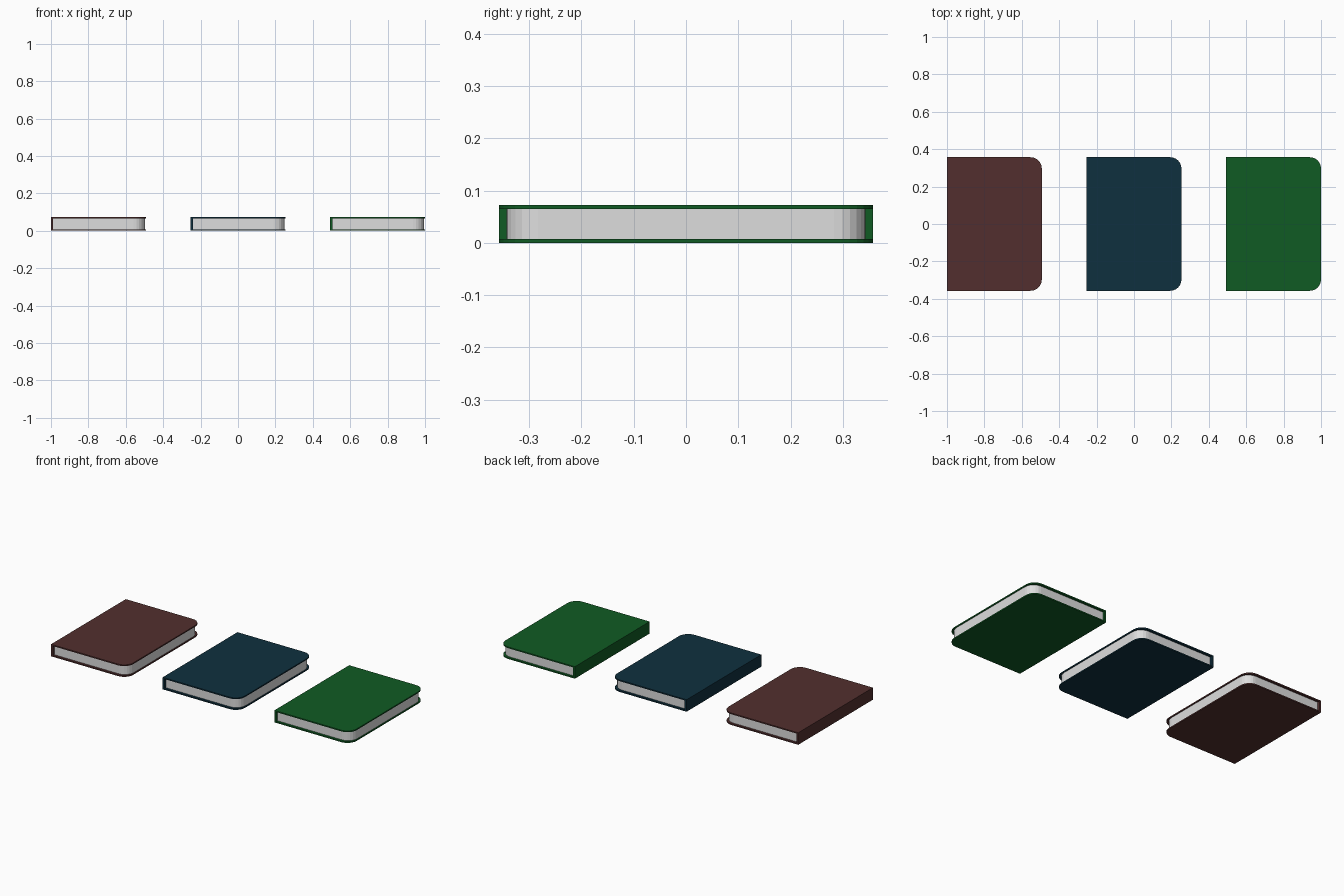
import bpy, bmesh, math

if "Cube" in bpy.data.objects:
    bpy.data.objects.remove(bpy.data.objects["Cube"])

W, D, H = 0.507, 0.714, 0.0725     # notebook width, depth, height
COVER, SPINE = 0.0075, 0.012       # board and spine thickness
INSET = 0.014                      # page block inset at head and tail


def material(name, rgb):
    m = bpy.data.materials.new(name)
    lin = [(c / 255 / 12.92) if c < 11 else ((c / 255 + 0.055) / 1.055) ** 2.4 for c in rgb]
    m.diffuse_color = (*lin, 1)
    m.use_nodes = True
    m.node_tree.nodes["Principled BSDF"].inputs["Base Color"].default_value = m.diffuse_color
    return m


def slab(name, x0, x1, half_y, z0, z1, radius, mat, steps=6):
    """Slab with square corners at x0 and rounded corners at x1."""
    pts = [(x0, half_y), (x0, -half_y)]
    if radius:
        for sign, start in ((-1, -90), (1, 0)):
            for i in range(steps + 1):
                a = math.radians(start + 90 * i / steps)
                pts.append((x1 - radius + radius * math.cos(a),
                            sign * (half_y - radius) + radius * math.sin(a)))
    else:
        pts += [(x1, -half_y), (x1, half_y)]
    bm = bmesh.new()
    face = bm.faces.new([bm.verts.new((x, y, z0)) for x, y in pts])
    ext = bmesh.ops.extrude_face_region(bm, geom=[face])
    top = [v for v in ext["geom"] if isinstance(v, bmesh.types.BMVert)]
    bmesh.ops.translate(bm, verts=top, vec=(0, 0, z1 - z0))
    bmesh.ops.recalc_face_normals(bm, faces=bm.faces)
    me = bpy.data.meshes.new(name)
    bm.to_mesh(me)
    bm.free()
    me.materials.append(mat)
    bpy.context.collection.objects.link(bpy.data.objects.new(name, me))


paper = material("paper", (222, 222, 222))
books = [("brown", (82, 47, 46)), ("navy", (15, 48, 63)), ("green", (16, 91, 36))]

for i, (name, rgb) in enumerate(books):
    mat = material(name + " cover", rgb)
    x0 = -1 + i * (2 - W) / 2
    x1 = x0 + W
    # cover boards
    slab(name + "_back_cover", x0 + SPINE, x1, D / 2, 0, COVER, 0.06, mat)
    slab(name + "_front_cover", x0 + SPINE, x1, D / 2, H - COVER, H, 0.06, mat)
    # spine
    slab(name + "_spine", x0, x0 + SPINE, D / 2, 0, H, 0, mat)
    # page block
    slab(name + "_pages", x0 + SPINE, x1 - 0.005, D / 2 - INSET, COVER, H - COVER, 0.06, paper)
